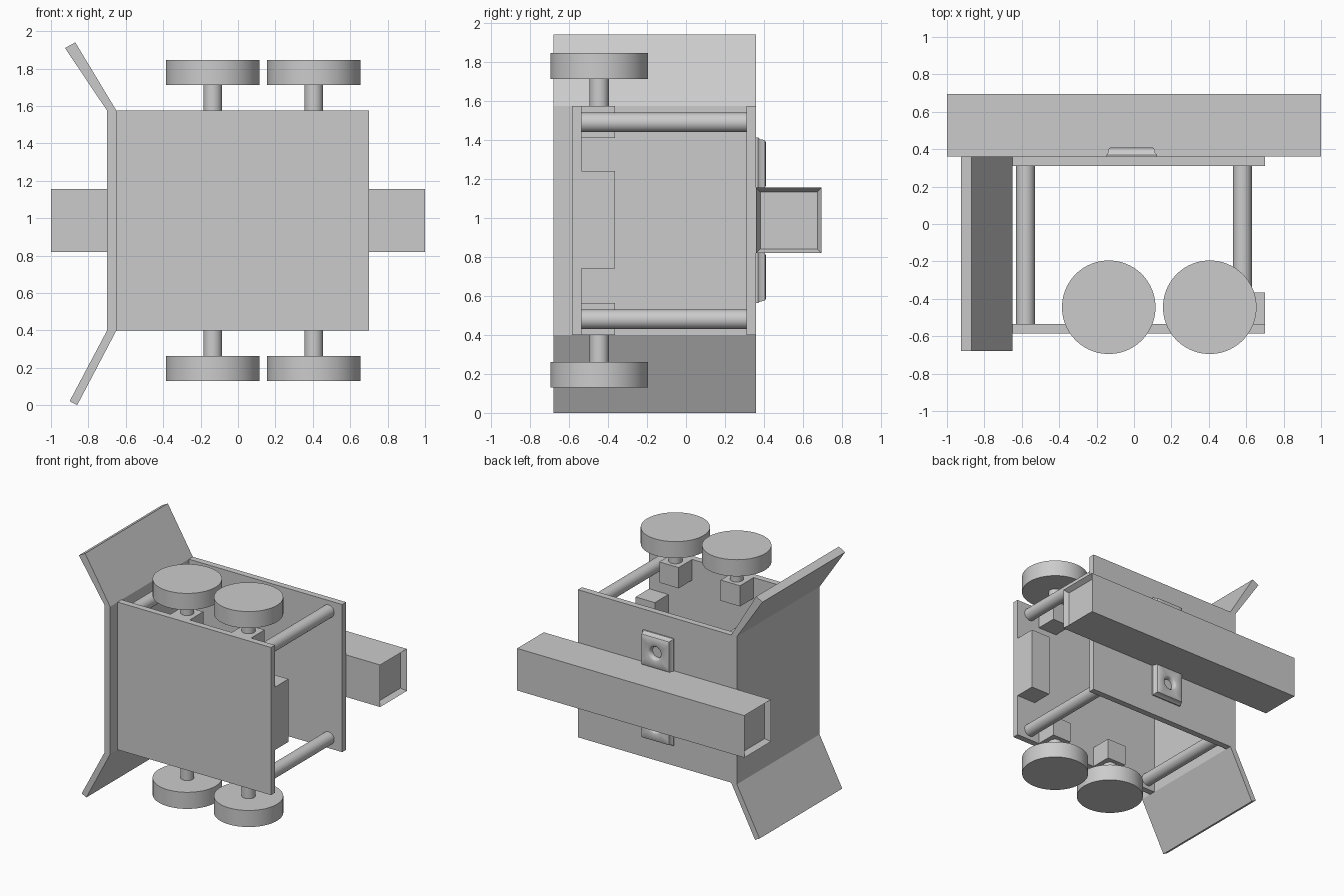
import bpy, bmesh, math
from mathutils import Matrix, Vector

cube = bpy.data.objects.get("Cube")
if cube:
    bpy.data.objects.remove(cube, do_unlink=True)

GREY = (0.6, 0.6, 0.6, 1.0)
mat = bpy.data.materials.new("plain grey")
mat.use_nodes = True
mat.diffuse_color = GREY
bsdf = next(n for n in mat.node_tree.nodes if n.type == 'BSDF_PRINCIPLED')
bsdf.inputs["Base Color"].default_value = GREY
parts = []


def finish(name, bm):
    bmesh.ops.recalc_face_normals(bm, faces=bm.faces)
    mesh = bpy.data.meshes.new(name)
    bm.to_mesh(mesh)
    bm.free()
    mesh.materials.append(mat)
    obj = bpy.data.objects.new(name, mesh)
    bpy.context.collection.objects.link(obj)
    parts.append(obj)
    return obj


def box_mesh(lo, hi):
    lo, hi = Vector(lo), Vector(hi)
    bm = bmesh.new()
    bmesh.ops.create_cube(bm, size=1, matrix=Matrix.Translation((lo + hi) / 2)
                          @ Matrix.Diagonal((*(hi - lo), 1)))
    return bm


def box(name, lo, hi):
    return finish(name, box_mesh(lo, hi))


def rod(name, start, end, radius, sides=48):
    start, end = Vector(start), Vector(end)
    axis = end - start
    bm = bmesh.new()
    bmesh.ops.create_cone(
        bm, cap_ends=True, segments=sides, radius1=radius, radius2=radius,
        depth=axis.length, matrix=Matrix.Translation((start + end) / 2)
        @ axis.to_track_quat('Z', 'Y').to_matrix().to_4x4())
    return finish(name, bm)


def panel(name, profile, y0, y1):
    """Extrude an x-z outline along y."""
    bm = bmesh.new()
    face = bm.faces.new([bm.verts.new((x, y0, z)) for x, z in profile])
    out = bmesh.ops.extrude_face_region(bm, geom=[face])
    moved = [v for v in out["geom"] if isinstance(v, bmesh.types.BMVert)]
    bmesh.ops.translate(bm, verts=moved, vec=(0, y1 - y0, 0))
    return finish(name, bm)


def lug(name, x, z, sides=48):
    """Rounded square pad with a dished round hole, facing the back."""
    rings = [(0.135, True, 0.355), (0.135, True, 0.37), (0.126, True, 0.38),
             (0.124, True, 0.395), (0.120, True, 0.405), (0.112, True, 0.41),
             (0.062, False, 0.41), (0.053, False, 0.406),
             (0.046, False, 0.395), (0.044, False, 0.375)]
    bm = bmesh.new()
    loops = []
    for size, square, y in rings:
        loop = []
        for i in range(sides):
            a = math.tau * i / sides
            c, s = math.cos(a), math.sin(a)
            k = size / max(abs(c), abs(s)) if square else size
            loop.append(bm.verts.new((x + k * c, y, z + k * s)))
        loops.append(loop)
    for a, b in zip(loops, loops[1:]):
        for i in range(sides):
            j = (i + 1) % sides
            bm.faces.new((a[i], a[j], b[j], b[i]))
    bm.faces.new(loops[0])
    bm.faces.new(loops[-1])
    return finish(name, bm)


LOW, HIGH = 0.40, 1.575          # bottom and top of the plates
MID = (LOW + HIGH) / 2
FRONT, BACK = -0.535, 0.31       # inner faces of the plates

# Two main plates
box("front_plate", (-0.65, -0.585, LOW), (0.70, FRONT, HIGH))
box("back_plate", (-0.65, BACK, LOW), (0.70, 0.36, HIGH))

# End plate with flared guide wings
box("end_plate", (-0.70, -0.68, LOW), (-0.65, 0.36, HIGH))
panel("upper_wing", [(-0.70, HIGH), (-0.65, HIGH), (-0.87, 1.94), (-0.925, 1.91)], -0.68, 0.36)
panel("lower_wing", [(-0.70, LOW), (-0.65, LOW), (-0.86, 0.0), (-0.90, 0.022)], -0.68, 0.36)

# Spacer rods in the four corners
for side, x in (("right", -0.58), ("left", 0.58)):
    for level, z in (("lower", 0.48), ("upper", 1.49)):
        rod(f"{level}_{side}_spacer", (x, FRONT, z), (x, BACK, z), 0.05)

# Rollers, each on an axle held by a block
AXLE_Y = -0.445
for side, x in (("right", -0.135), ("left", 0.405)):
    for level, edge, d in (("lower", LOW, -1), ("upper", HIGH, 1)):
        z0, z1 = sorted((edge, edge - d * 0.165))
        box(f"{level}_{side}_block", (x - 0.085, FRONT, z0), (x + 0.085, -0.365, z1))
        rod(f"{level}_{side}_axle", (x, AXLE_Y, edge - d * 0.02),
            (x, AXLE_Y, edge + d * 0.15), 0.05)
        rod(f"{level}_{side}_roller", (x, AXLE_Y, edge + d * 0.138),
            (x, AXLE_Y, edge + d * 0.27), 0.25, 96)

# Block on the inside of the front plate
box("middle_block", (0.53, FRONT, 0.74), (0.70, -0.365, 1.24))

# Crossbeam with recessed ends
bm = box_mesh((-1, 0.36, 0.82), (1, 0.695, 1.155))
ends = [f for f in bm.faces if abs(f.normal.x) > 0.9]
bmesh.ops.inset_individual(bm, faces=ends, thickness=0.03)
for f in ends:
    bmesh.ops.translate(bm, verts=f.verts, vec=-0.04 * f.normal)
finish("crossbeam", bm)

# Mounting lugs above and below the crossbeam
for level, d in (("lower", -1), ("upper", 1)):
    lug(f"{level}_lug", -0.013, MID + d * 0.29)

# Smooth the round parts, keep edges sharp
bpy.ops.object.select_all(action='DESELECT')
for obj in parts:
    obj.select_set(True)
bpy.context.view_layer.objects.active = parts[0]
bpy.ops.object.shade_smooth_by_angle(angle=math.radians(35))
